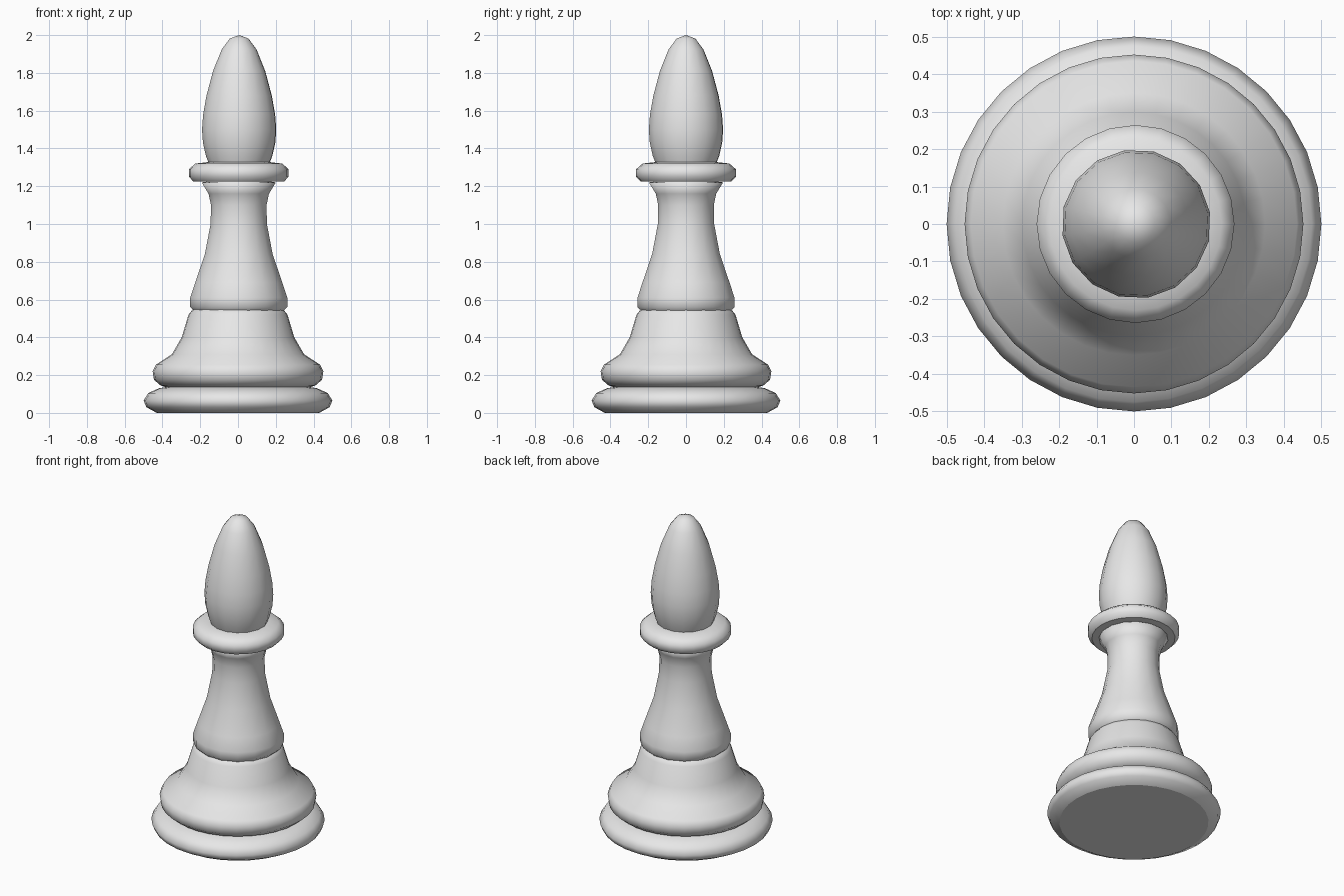
import bpy, bmesh
from math import cos, sin, pi

cube = bpy.data.objects.get("Cube")
if cube:
    bpy.data.objects.remove(cube, do_unlink=True)

grey = bpy.data.materials.new("light grey")
grey.use_nodes = True
grey.diffuse_color = (0.8, 0.8, 0.8, 1)
grey.node_tree.nodes["Principled BSDF"].inputs["Base Color"].default_value = grey.diffuse_color


def lathe(name, profile, sides, offset_x=0, turn=0):
    """Turn a (radius, height) profile around z; radius 0 makes a pole."""
    bm = bmesh.new()
    rings = []
    for r, z in profile:
        if r == 0:
            rings.append([bm.verts.new((offset_x, 0, z))] * sides)
        else:
            angles = [2 * pi * (i + turn) / sides for i in range(sides)]
            rings.append([bm.verts.new((offset_x + r * cos(a), r * sin(a), z)) for a in angles])
    for low, high in zip(rings, rings[1:]):
        for i in range(sides):
            j = (i + 1) % sides
            corners = dict.fromkeys((low[i], low[j], high[j], high[i]))
            bm.faces.new(list(corners))
    bmesh.ops.recalc_face_normals(bm, faces=bm.faces)
    # Smooth turned sides, flat underside
    for face in bm.faces:
        face.smooth = face.normal.z > -0.99
    mesh = bpy.data.meshes.new(name)
    bm.to_mesh(mesh)
    bm.free()
    mesh.materials.append(grey)
    obj = bpy.data.objects.new(name, mesh)
    bpy.context.collection.objects.link(obj)
    return obj


# Bottom ring with a flat underside
lathe("base_ring", [(0, 0), (0.43, 0), (0.485, 0.03), (0.5, 0.065), (0.475, 0.105),
                    (0.42, 0.13), (0.36, 0.14), (0, 0.14)], 32)

# Flared foot above the ring
lathe("foot", [(0, 0.125), (0.36, 0.13), (0.41, 0.145), (0.445, 0.175), (0.452, 0.22),
               (0.435, 0.255), (0.35, 0.31), (0.298, 0.4), (0.262, 0.52),
               (0.235, 0.555), (0, 0.57)], 32)

# Tapered stem
lathe("stem", [(0, 0.53), (0.235, 0.535), (0.262, 0.56), (0.262, 0.61), (0.235, 0.69),
               (0.183, 0.84), (0.152, 1.0), (0.15, 1.1), (0.163, 1.16),
               (0.2, 1.22), (0, 1.25)], 16, 0.004, 0.5)

# Rounded collar
lathe("collar", [(0, 1.225), (0.24, 1.225), (0.264, 1.25), (0.264, 1.29),
                 (0.23, 1.32), (0.16, 1.328), (0, 1.33)], 24, 0.004)

# Pointed oval head
lathe("head", [(0, 1.31), (0.16, 1.315), (0.178, 1.36), (0.194, 1.43), (0.199, 1.5),
               (0.193, 1.58), (0.175, 1.68), (0.14, 1.81), (0.093, 1.925),
               (0.05, 1.982), (0, 2.0)], 16, 0.006, 0.4)
